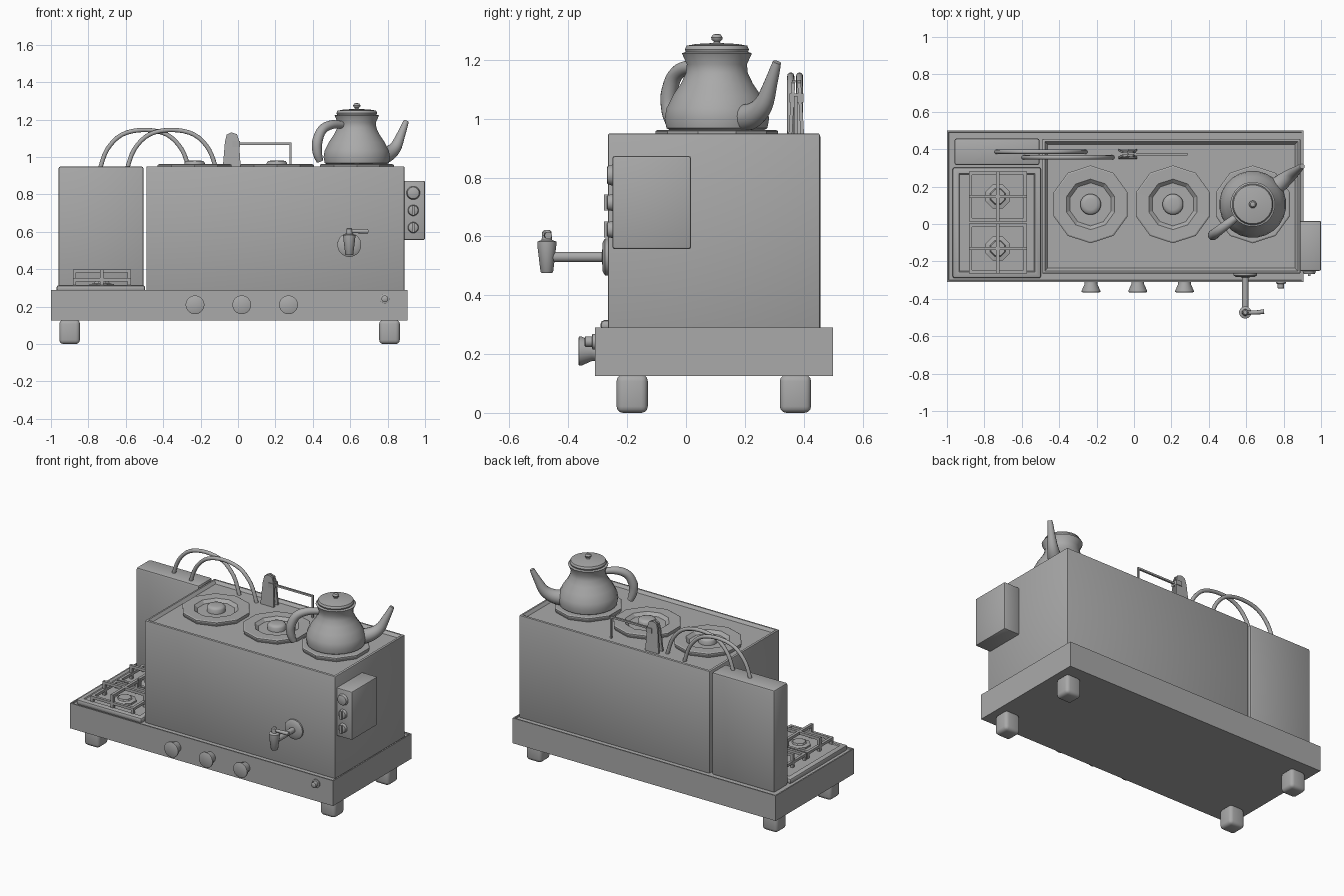
import bpy, bmesh, math
from mathutils import Vector, Matrix

if "Cube" in bpy.data.objects:
    bpy.data.objects.remove(bpy.data.objects["Cube"])

grey = bpy.data.materials.new("plain grey")
grey.use_nodes = True
colour = (0.4, 0.4, 0.4, 1)
grey.diffuse_color = colour
grey.node_tree.nodes["Principled BSDF"].inputs["Base Color"].default_value = colour


def finish(name, bm, smooth=None):
    bmesh.ops.recalc_face_normals(bm, faces=bm.faces)
    mesh = bpy.data.meshes.new(name)
    bm.to_mesh(mesh)
    bm.free()
    mesh.materials.append(grey)
    ob = bpy.data.objects.new(name, mesh)
    bpy.context.collection.objects.link(ob)
    if smooth:
        bpy.ops.object.select_all(action='DESELECT')
        ob.select_set(True)
        bpy.context.view_layer.objects.active = ob
        bpy.ops.object.shade_smooth_by_angle(angle=math.radians(smooth))
    return ob


def box(name, x, y, z, bevel=0, segments=2, recess=None):
    """Box from ranges; recess = (rim width, slope width, depth) sinks the top."""
    bm = bmesh.new()
    bmesh.ops.create_cube(bm, size=1)
    for v in bm.verts:
        v.co = [r[0] + (c + 0.5) * (r[1] - r[0]) for c, r in zip(v.co, (x, y, z))]
    if bevel:
        bmesh.ops.bevel(bm, geom=bm.edges[:], offset=bevel, segments=segments,
                        profile=0.5, affect='EDGES')
    if recess:
        rim, slope, depth = recess
        bm.normal_update()
        top = max(bm.faces, key=lambda f: f.calc_center_median().z)
        bmesh.ops.inset_region(bm, faces=[top], thickness=rim)
        bmesh.ops.inset_region(bm, faces=[top], thickness=slope, depth=-depth)
    return finish(name, bm, 35 if bevel else None)


def lathe(name, profile, place, axis=(0, 0, 1), sides=24, smooth=40):
    """Turn (radius, height) points around an axis starting at place."""
    bm = bmesh.new()
    turn = Vector((0, 0, 1)).rotation_difference(Vector(axis)).to_matrix()
    rings = []
    for r, h in profile:
        rings.append([bm.verts.new(Vector(place) + turn @ Vector(
            (r * math.cos(a), r * math.sin(a), h)))
            for a in (math.tau * (i + 0.5) / sides for i in range(sides))])
    for low, high in zip(rings, rings[1:]):
        for i in range(sides):
            j = (i + 1) % sides
            bm.faces.new((low[i], low[j], high[j], high[i]))
    bm.faces.new(rings[0][::-1])
    bm.faces.new(rings[-1])
    return finish(name, bm, smooth)


def tube(name, points, radii, steps=4, sides=10):
    """Round tube through points with changing radius."""
    pts = [Vector(p) for p in points]
    path, size = [], []
    for i in range(len(pts) - 1):
        a, b, c, d = (pts[max(i - 1, 0)], pts[i], pts[i + 1],
                      pts[min(i + 2, len(pts) - 1)])
        for k in range(steps + (i == len(pts) - 2)):
            t = k / steps
            path.append(0.5 * (2 * b + (c - a) * t + (2 * a - 5 * b + 4 * c - d) * t ** 2
                               + (3 * b - a - 3 * c + d) * t ** 3))
            size.append(radii[i] * (1 - t) + radii[i + 1] * t)
    bm = bmesh.new()
    normal = (path[1] - path[0]).cross(pts[-1] - pts[0] + Vector((0.01, 0.02, 0.03))).normalized()
    rings = []
    for i, p in enumerate(path):
        along = (path[min(i + 1, len(path) - 1)] - path[max(i - 1, 0)]).normalized()
        normal = (normal - along * normal.dot(along)).normalized()
        side = along.cross(normal)
        rings.append([bm.verts.new(p + size[i] * (normal * math.cos(a) + side * math.sin(a)))
                      for a in (math.tau * k / sides for k in range(sides))])
    for low, high in zip(rings, rings[1:]):
        for i in range(sides):
            j = (i + 1) % sides
            bm.faces.new((low[i], low[j], high[j], high[i]))
    bm.faces.new(rings[0][::-1])
    bm.faces.new(rings[-1])
    return finish(name, bm, 50)


# Base tray and feet
box("base", (-1, 0.905), (-0.31, 0.5), (0.125, 0.29), recess=(0.012, 0.002, 0.008))
for x in (-0.9, 0.81):
    for y in (-0.183, 0.372):
        box("foot", (x - 0.055, x + 0.055), (y - 0.053, y + 0.053), (0, 0.13), 0.022, 3)

# Boiler body, rear tank and side control box
box("boiler_body", (-0.49, 0.89), (-0.265, 0.455), (0.28, 0.95), 0.006,
    recess=(0.012, 0.02, 0.018))
box("rear_tank", (-0.96, -0.505), (0.315, 0.457), (0.28, 0.95), 0.012)
box("control_box", (0.885, 1), (-0.25, 0.017), (0.557, 0.873), 0.008)

# Hob with two pan grates
box("hob_plate", (-0.97, -0.497), (-0.29, 0.303), (0.28, 0.315), 0.012,
    recess=(0.03, 0.006, 0.006))
for cy in (-0.131, 0.147):
    cx, hx, hy, w = -0.728, 0.155, 0.134, 0.009
    lathe("hob_burner", [(0.07, 0.305), (0.07, 0.32), (0.045, 0.325), (0.04, 0.335)],
          (cx, cy, 0), sides=8, smooth=None)
    for s in (-1, 1):
        box("grate_side", (cx + s * (hx - w) - w, cx + s * (hx - w) + w),
            (cy - hy, cy + hy), (0.335, 0.352))
        box("grate_end", (cx - hx, cx + hx),
            (cy + s * (hy - w) - w, cy + s * (hy - w) + w), (0.335, 0.352))
        # Raised fingers with a post at the frame
        box("grate_post", (cx + s * (hx - w) - w, cx + s * (hx - w) + w),
            (cy - w, cy + w), (0.31, 0.4))
        box("grate_post", (cx - w, cx + w),
            (cy + s * (hy - w) - w, cy + s * (hy - w) + w), (0.31, 0.4))
        for t in (-1, 1):
            box("grate_leg", (cx + s * (hx - w) - w, cx + s * (hx - w) + w),
                (cy + t * (hy - w) - w, cy + t * (hy - w) + w), (0.305, 0.345))
    box("grate_finger", (cx - hx, cx + hx), (cy - w, cy + w), (0.382, 0.4))
    box("grate_finger", (cx - w, cx + w), (cy - hy, cy + hy), (0.382, 0.4))

# Knobs
front = (0, -1, 0)
for x in (-0.23, 0.02, 0.27):
    lathe("base_knob", [(0.034, 0), (0.034, 0.012), (0.05, 0.048), (0.05, 0.055),
                        (0.044, 0.058)], (x, -0.308, 0.21), front)
lathe("igniter_button", [(0.027, 0), (0.027, 0.01), (0.018, 0.012), (0.018, 0.034),
                         (0.014, 0.037)], (0.785, -0.308, 0.242), front, 16)
for z, r in ((0.808, 0.037), (0.715, 0.03), (0.623, 0.03)):
    lathe("control_knob", [(r, 0), (r * 0.85, 0.018), (r * 0.75, 0.02)],
          (0.937, -0.248, z), front, 16)
    if r < 0.035:
        box("knob_grip", (0.93, 0.944), (-0.279, -0.262), (z - r * 0.9, z + r * 0.9))

# Tap
lathe("tap_flange", [(0.064, 0), (0.064, 0.012), (0.05, 0.02), (0.02, 0.022)],
      (0.595, -0.263, 0.53), front)
lathe("tap_pipe", [(0.018, 0), (0.018, 0.2)], (0.595, -0.28, 0.53), front, 12)
lathe("tap_spout", [(0.018, 0.475), (0.022, 0.48), (0.033, 0.57), (0.033, 0.582),
                    (0.018, 0.588), (0.016, 0.615), (0.01, 0.621)], (0.595, -0.473, 0), sides=16)
tube("tap_handle", [(0.595, -0.473, 0.603), (0.65, -0.473, 0.603), (0.695, -0.468, 0.603)],
     [0.009, 0.011, 0.013])

# Hotplates: faceted rings dished around a central hub
for x in (-0.232, 0.208, 0.635):
    lathe("hotplate", [(0.2, 0.93), (0.208, 0.95), (0.208, 0.958), (0.2, 0.962), (0.135, 0.961),
                       (0.115, 0.943), (0.058, 0.943)], (x, 0.105, 0), sides=10, smooth=None)
    lathe("hotplate_hub", [(0.056, 0.935), (0.056, 0.968), (0.048, 0.978), (0.03, 0.982)],
          (x, 0.105, 0), sides=20)

# Kettle
kx, ky = 0.635, 0.105
lathe("kettle_body", [(0.16, 0.96), (0.173, 0.968), (0.179, 1.0), (0.173, 1.035), (0.15, 1.08),
                      (0.123, 1.12), (0.106, 1.155), (0.103, 1.185), (0.12, 1.222),
                      (0.11, 1.226)], (kx, ky, 0))
lathe("kettle_lid", [(0.105, 1.222), (0.11, 1.235), (0.104, 1.248), (0.07, 1.254),
                     (0.012, 1.257), (0.01, 1.262), (0.018, 1.268), (0.02, 1.276),
                     (0.013, 1.286), (0.004, 1.288)], (kx, ky, 0))


def out(u, z):
    """Point at distance u along the kettle's spout direction."""
    return kx + 0.79 * u, ky + 0.61 * u, z


tube("kettle_spout", [out(0.13, 1.0), out(0.2, 1.012), out(0.26, 1.05), out(0.3, 1.12),
                      out(0.335, 1.192)], [0.05, 0.043, 0.033, 0.023, 0.014], sides=16)
tube("kettle_handle", [out(-0.09, 1.172), out(-0.17, 1.173), out(-0.235, 1.145),
                       out(-0.268, 1.08), out(-0.266, 1.02), out(-0.25, 0.978)],
     [0.018, 0.024, 0.026, 0.028, 0.025, 0.018], sides=16)

# Two hoops at the back
arch = [(-0.24, 0.93), (-0.2, 1.04), (-0.12, 1.12), (0, 1.145),
        (0.12, 1.12), (0.2, 1.04), (0.24, 0.93)]
for cx, y in ((-0.5, 0.386), (-0.355, 0.356)):
    tube("hoop", [(cx + x, y, z) for x, z in arch], [0.012] * 7)

# Clip with two tapering plates, and a rail running from it
outline = [(-0.082, 0.935), (0.015, 0.935), (0.005, 1.09), (-0.005, 1.122),
           (-0.035, 1.132), (-0.06, 1.12), (-0.07, 1.08)]
for low, top in ((0.348, 0.36), (0.39, 0.378)):
    bm = bmesh.new()
    face = bm.faces.new([bm.verts.new((x, low + (top - low) * (z - 0.935) / 0.2, z))
                         for x, z in outline])
    moved = bmesh.ops.extrude_face_region(bm, geom=[face])["geom"]
    bmesh.ops.translate(bm, vec=(0, 0.012, 0),
                        verts=[v for v in moved if isinstance(v, bmesh.types.BMVert)])
    finish("clip_plate", bm)
box("clip_pivot", (-0.03, 0.01), (0.352, 0.4), (1.055, 1.085))
box("rail", (0, 0.285), (0.367, 0.379), (1.065, 1.077))
box("rail_post", (0.275, 0.285), (0.367, 0.379), (0.93, 1.077))
